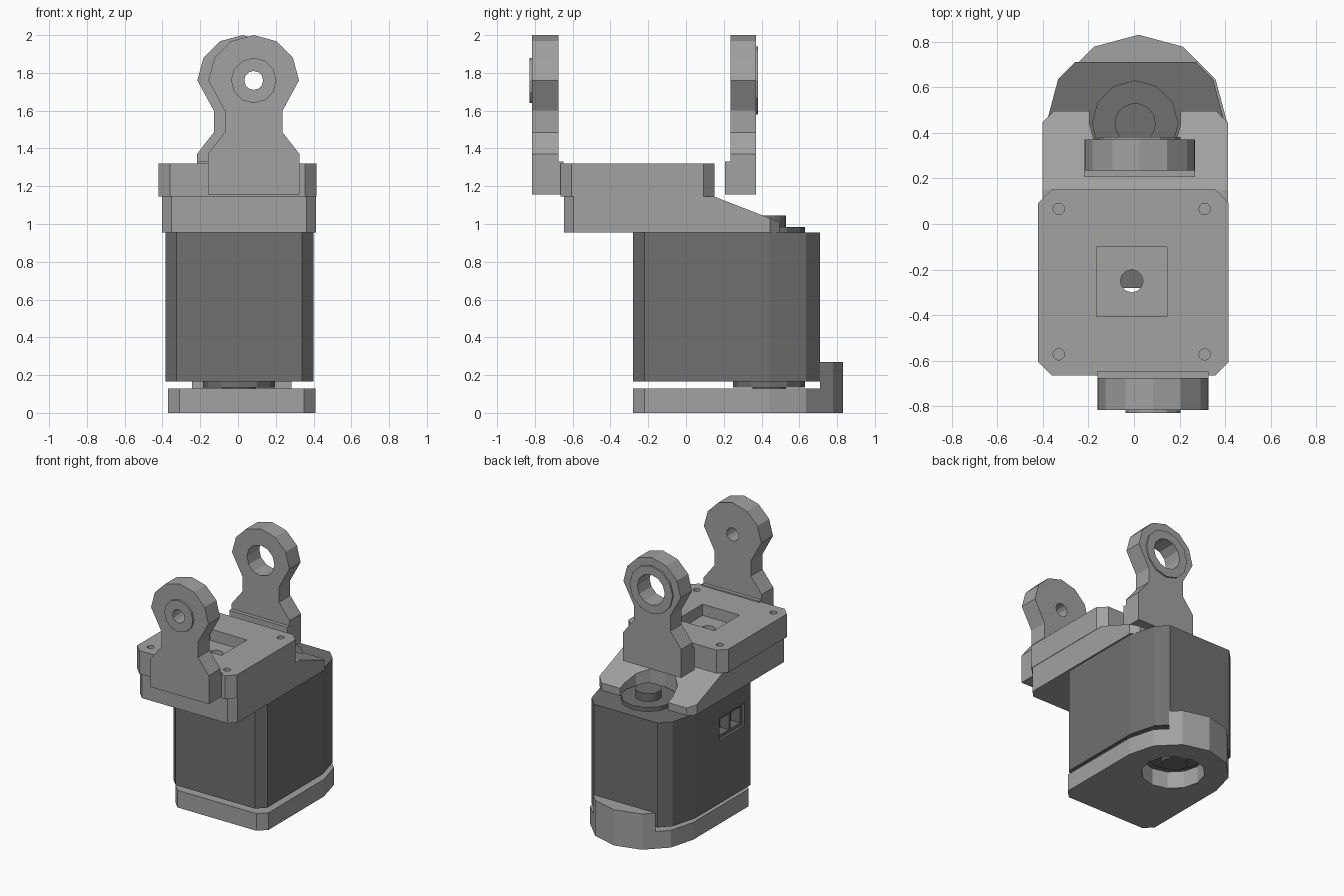
import bpy, bmesh
from math import sin, cos, pi
from mathutils import Vector

cube = bpy.data.objects.get("Cube")
if cube:
    bpy.data.objects.remove(cube)


def material(name, value):
    m = bpy.data.materials.new(name)
    m.use_nodes = True
    color = (value, value, value, 1)
    m.diffuse_color = color
    m.node_tree.nodes["Principled BSDF"].inputs["Base Color"].default_value = color
    return m


light = material("light grey plastic", 0.36)
dark = material("dark grey casing", 0.16)


def prism(name, pts, axis, lo, hi, mat=light):
    """Extrude a 2D outline along an axis from lo to hi."""
    place = {"x": lambda a, b, t: (t, a, b),
             "y": lambda a, b, t: (a, t, b),
             "z": lambda a, b, t: (a, b, t)}[axis]
    bm = bmesh.new()
    face = bm.faces.new([bm.verts.new(place(a, b, lo)) for a, b in pts])
    top = bmesh.ops.extrude_face_region(bm, geom=[face])["geom"]
    shift = Vector(place(0, 0, hi - lo))
    bmesh.ops.translate(bm, verts=[v for v in top if isinstance(v, bmesh.types.BMVert)], vec=shift)
    bmesh.ops.recalc_face_normals(bm, faces=bm.faces)
    mesh = bpy.data.meshes.new(name)
    bm.to_mesh(mesh)
    bm.free()
    mesh.materials.append(mat)
    ob = bpy.data.objects.new(name, mesh)
    bpy.context.collection.objects.link(ob)
    return ob


def arc(cx, cy, r, start=0, end=360, step=30):
    return [(cx + r * cos(a * pi / 180), cy + r * sin(a * pi / 180))
            for a in range(start, end + (end - start < 360), step)]


def rect(x0, x1, y0, y1, c=0.0):
    """Rectangle with chamfered corners."""
    if c == 0:
        return [(x0, y0), (x1, y0), (x1, y1), (x0, y1)]
    return [(x0 + c, y0), (x1 - c, y0), (x1, y0 + c), (x1, y1 - c),
            (x1 - c, y1), (x0 + c, y1), (x0, y1 - c), (x0, y0 + c)]


def combine(ob, tool, operation="DIFFERENCE"):
    """Apply a boolean and remove the tool object."""
    tool.hide_render = True
    mod = ob.modifiers.new("cut", "BOOLEAN")
    mod.operation, mod.object, mod.solver = operation, tool, "EXACT"
    bpy.context.view_layer.objects.active = ob
    bpy.ops.object.modifier_apply(modifier=mod.name)
    bpy.data.objects.remove(tool)


def cut(ob, pts, axis, lo, hi):
    combine(ob, prism("cutter", pts, axis, lo, hi, ob.data.materials[0]))


def housing(cx, r):
    """Chamfered front with a faceted round back."""
    return [(cx - r, -0.22), (cx - r + 0.06, -0.28),
            (cx + r - 0.06, -0.28), (cx + r, -0.22)] + arc(cx, 0.44, r, 0, 180)


# Base with raised rear lip and round opening
base = prism("base_plate", housing(0.02, 0.39), "z", 0, 0.27)
cut(base, rect(-1, 1, -1, 0.71), "z", 0.13, 0.5)
cut(base, arc(0.02, 0.44, 0.22), "z", -0.1, 0.5)

# Motor casing with flat back
body = prism("motor_body", housing(0.007, 0.392), "z", 0.165, 0.955, dark)
cut(body, rect(-1, 1, 0.71, 1), "z", 0, 1.5)

# Connector recess with two sockets
cut(body, rect(-0.15, 0.15, 0.64, 0.81), "x", -0.5, -0.365)
for y in (-0.125, 0.01):
    cut(body, rect(y, y + 0.115, 0.665, 0.785), "x", -0.5, -0.29)

# Output discs and shafts on both ends of the motor
for end, z, s in (("upper", 0.95, 1), ("lower", 0.17, -1)):
    prism(end + "_disc", arc(0.005, 0.44, 0.19), "z", z, z + s * 0.035, dark)
    prism(end + "_shaft", arc(0.005, 0.44, 0.09, step=20), "z", z, z + s * 0.095, dark)

# Bracket with sloped rear arms around the upper disc
bracket = prism("bracket", rect(-0.402, 0.412, -0.645, 0.495, 0.05), "z", 0.955, 1.145)
cut(bracket, [(0.15, 1.145), (0.15, 1.3), (0.6, 1.3), (0.6, 0.97)], "x", -1, 1)
cut(bracket, arc(0.005, 0.44, 0.2), "z", 0.9, 1.3)
cut(bracket, rect(-0.195, 0.205, 0.44, 0.6), "z", 0.9, 1.3)

# Mounting plate with square pocket and screw holes
plate = prism("mounting_plate", rect(-0.42, 0.415, -0.665, 0.152, 0.06), "z", 1.145, 1.32)
cut(plate, rect(-0.165, 0.145, -0.405, -0.1), "z", 1.235, 1.5)
for x in (-0.33, 0.31):
    for y in (-0.572, 0.066):
        cut(plate, arc(x, y, 0.025), "z", 1.2, 1.5)
for part in (plate, bracket):
    cut(part, arc(-0.01, -0.25, 0.05), "z", 0.9, 1.5)


def ear(name, cx, y0, y1, foot, boss_y, boss_r, hole_r):
    """Upright lug with a waist, round head, foot ledge, boss ring and hole."""
    right = [(0.243, 1.155), (0.243, 1.37), (0.153, 1.485), (0.153, 1.6)]
    outline = [(cx + x, z) for x, z in right] + arc(cx, 1.76, 0.24, 0, 180)
    outline += [(cx - x, z) for x, z in reversed(right)]
    ob = prism(name, outline, "y", y0, y1)
    mid = (y0 + y1) / 2
    combine(ob, prism("boss", arc(cx, 1.76, boss_r), "y", *sorted((mid, boss_y))), "UNION")
    combine(ob, prism("ledge", rect(cx - 0.243, cx + 0.243, 1.155, 1.33), "y",
                      *sorted((mid, foot))), "UNION")
    cut(ob, arc(cx, 1.76, hole_r), "y", -2, 2)


ear("front_ear", 0.083, -0.815, -0.675, -0.648, -0.829, 0.12, 0.05)
ear("rear_ear", 0.025, 0.235, 0.37, 0.207, 0.382, 0.18, 0.115)
